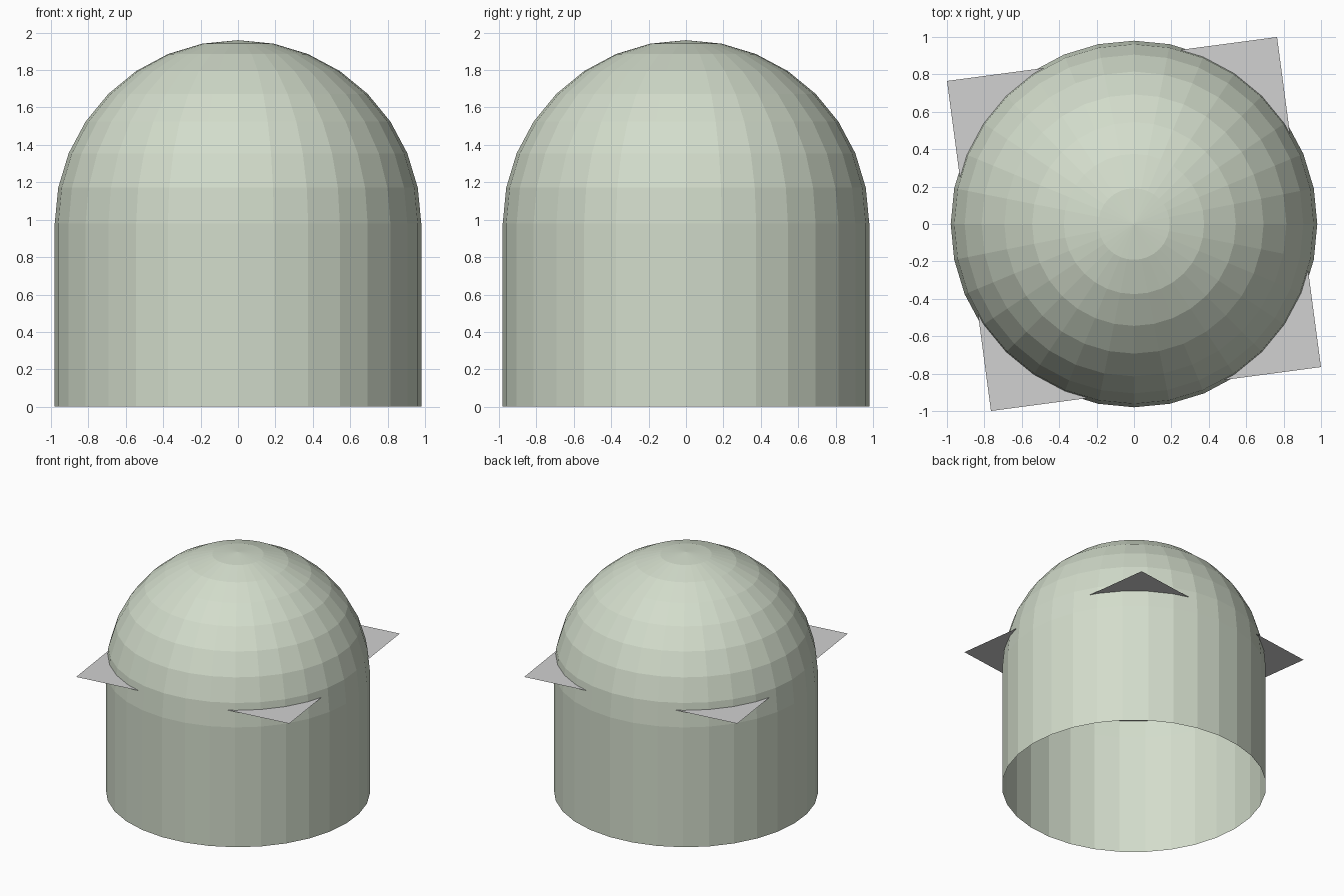
import bpy
import bmesh
from math import sin, cos, pi, atan2

cube = bpy.data.objects.get("Cube")
if cube:
    bpy.data.objects.remove(cube, do_unlink=True)

RADIUS = 0.98
SEGMENTS = 32
RINGS = 8


def make_material(name, colour):
    mat = bpy.data.materials.new(name)
    mat.use_nodes = True
    mat.diffuse_color = colour
    mat.node_tree.nodes["Principled BSDF"].inputs["Base Color"].default_value = colour
    return mat


def make_object(name, bm, mat):
    mesh = bpy.data.meshes.new(name)
    bm.to_mesh(mesh)
    bm.free()
    mesh.materials.append(mat)
    obj = bpy.data.objects.new(name, mesh)
    bpy.context.collection.objects.link(obj)
    return obj


pale_green = make_material("pale_green", (0.65, 0.72, 0.60, 1))
light_grey = make_material("light_grey", (0.64, 0.64, 0.64, 1))

# Domed shell, open underneath: spin a wall and quarter-circle profile
bm = bmesh.new()
profile = [(RADIUS, 0)]
for i in range(RINGS + 1):
    angle = i * pi / 2 / RINGS
    profile.append((RADIUS * cos(angle), RADIUS + RADIUS * sin(angle)))
verts = [bm.verts.new((x, 0, z)) for x, z in profile]
edges = [bm.edges.new(pair) for pair in zip(verts, verts[1:])]
bmesh.ops.spin(bm, geom=verts + edges, cent=(0, 0, 0), axis=(0, 0, 1),
               angle=2 * pi, steps=SEGMENTS, use_duplicate=False)
bmesh.ops.remove_doubles(bm, verts=bm.verts, dist=0.001)
bmesh.ops.recalc_face_normals(bm, faces=bm.faces)
# Keep the wall normals pointing outward
side = next(f for f in bm.faces if abs(f.normal.z) < 0.01)
if side.normal.dot(side.calc_center_median()) < 0:
    bmesh.ops.reverse_faces(bm, faces=bm.faces)
make_object("domed_shell", bm, pale_green)

# Thin square sheet crossing the shell, turned slightly
bm = bmesh.new()
bmesh.ops.create_grid(bm, x_segments=1, y_segments=1, size=0.89)
sheet = make_object("square_sheet", bm, light_grey)
sheet.location.z = 1.114
sheet.rotation_euler.z = atan2(0.235, 1.765)
